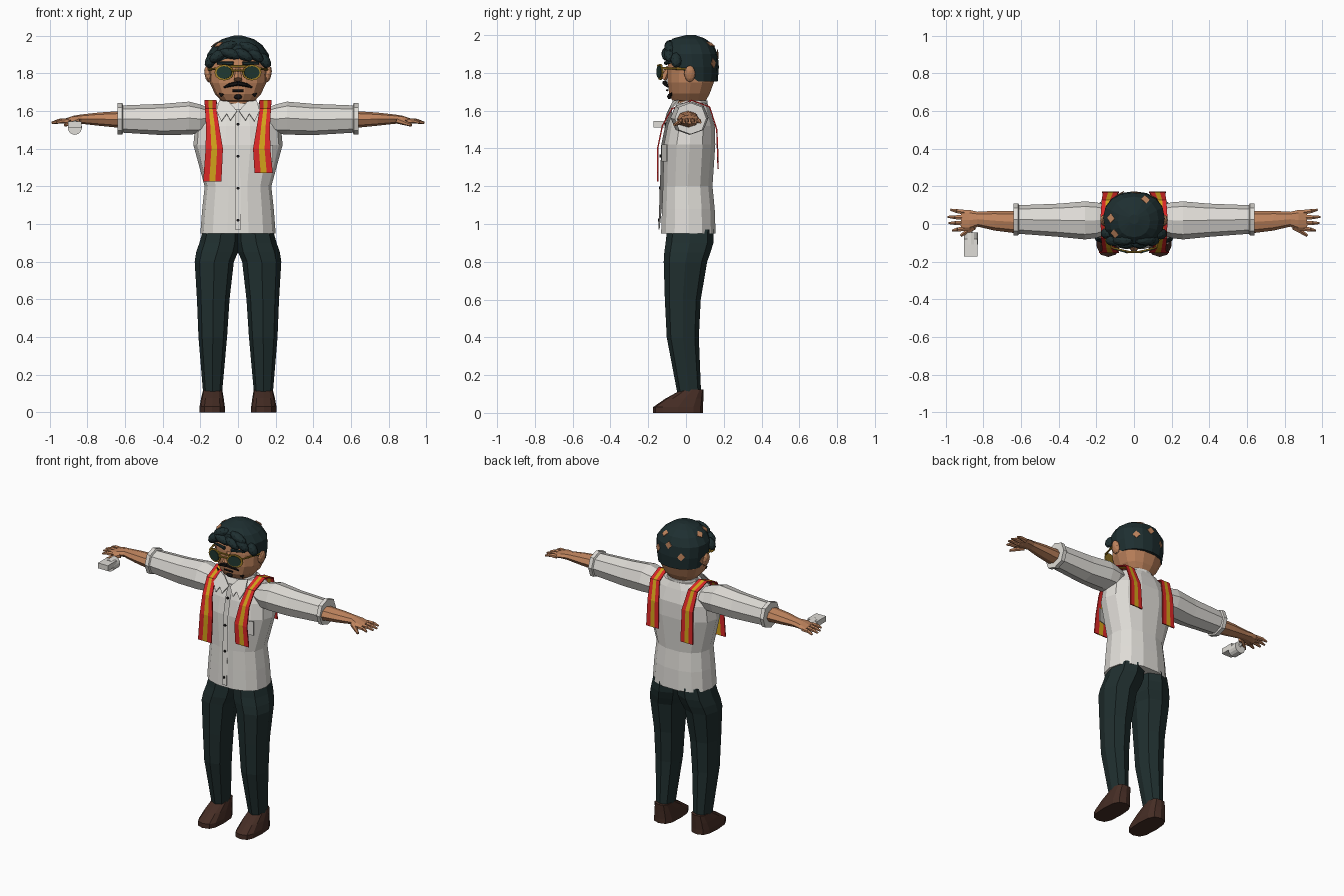
import bpy, bmesh, math
from mathutils import Vector
from mathutils.bvhtree import BVHTree

cube = bpy.data.objects.get("Cube")
if cube:
    bpy.data.objects.remove(cube, do_unlink=True)


def material(name, *rgb):
    m = bpy.data.materials.new(name)
    m.use_nodes = True
    m.diffuse_color = (*rgb, 1)
    m.node_tree.nodes["Principled BSDF"].inputs["Base Color"].default_value = (*rgb, 1)
    return m


white = material("shirt white", .74, .72, .68)
navy = material("trouser green black", .014, .028, .028)
hair_dark = material("hair dark", .013, .028, .03)
brown = material("shoe brown", .06, .026, .018)
skin = material("skin", .52, .23, .11)
red = material("stripe red", .7, .02, .02)
yellow = material("stripe yellow", .64, .36, .01)
gold = material("frame gold", .38, .22, .02)
lens_green = material("lens green", .015, .04, .03)
black = material("black", .008, .007, .007)


def finish(name, bm, *mats):
    bmesh.ops.recalc_face_normals(bm, faces=bm.faces)
    mesh = bpy.data.meshes.new(name)
    bm.to_mesh(mesh)
    bm.free()
    for m in mats:
        mesh.materials.append(m)
    obj = bpy.data.objects.new(name, mesh)
    bpy.context.collection.objects.link(obj)
    return obj


def solidify(obj, thick):
    mod = obj.modifiers.new("thickness", "SOLIDIFY")
    mod.thickness = thick
    mod.offset = 0
    return obj


def loft(name, rings, mat, n=12, axis="Z", power=1, side=1, cut=None):
    """Each ring is (position on axis, low, high, low, high) across it."""
    bm = bmesh.new()
    loops = []
    for t, a0, a1, b0, b1 in rings:
        loop = []
        for i in range(n):
            ang = math.tau * i / n
            c, s = (math.copysign(abs(f) ** power, f) for f in (math.cos(ang), math.sin(ang)))
            a = (a0 + a1 + (a1 - a0) * c) / 2
            b = (b0 + b1 + (b1 - b0) * s) / 2
            loop.append(bm.verts.new((a * side, b, t) if axis == "Z" else (t * side, a, b)))
        loops.append(loop)
    for lo, hi in zip(loops, loops[1:]):
        for i in range(n):
            j = (i + 1) % n
            bm.faces.new((lo[i], lo[j], hi[j], hi[i]))
    bm.faces.new(loops[0])
    bm.faces.new(loops[-1])
    if cut:
        bmesh.ops.bisect_plane(bm, geom=bm.verts[:] + bm.edges[:] + bm.faces[:],
                               plane_co=cut[0], plane_no=cut[1], clear_inner=True)
    return finish(name, bm, mat)


def symmetric(rings):
    return [(t, -w, w, b0, b1) for t, w, b0, b1 in rings]


def tube(name, start, end, r0, r1, mat, side=1, n=6):
    p, q = (Vector((v[0] * side, v[1], v[2])) for v in (start, end))
    bm = bmesh.new()
    bmesh.ops.create_cone(bm, cap_ends=True, segments=n, radius1=r0, radius2=r1, depth=(q - p).length)
    turn = (q - p).to_track_quat("Z", "Y").to_matrix().to_4x4()
    bmesh.ops.transform(bm, matrix=turn, verts=bm.verts)
    bmesh.ops.translate(bm, vec=(p + q) / 2, verts=bm.verts)
    return finish(name, bm, mat)


def blob(name, loc, size, mat, tilt=0):
    bm = bmesh.new()
    bmesh.ops.create_icosphere(bm, subdivisions=2, radius=1)
    bmesh.ops.scale(bm, vec=size, verts=bm.verts)
    obj = finish(name, bm, mat)
    obj.location = loc
    obj.rotation_euler.y = tilt
    return obj


def box(name, lo, hi, mat):
    bm = bmesh.new()
    bmesh.ops.create_cube(bm, size=1)
    lo, hi = Vector(lo), Vector(hi)
    bmesh.ops.scale(bm, vec=hi - lo, verts=bm.verts)
    bmesh.ops.translate(bm, vec=(lo + hi) / 2, verts=bm.verts)
    return finish(name, bm, mat)


def plate(name, points, mat, side=1, thick=.006):
    bm = bmesh.new()
    bm.faces.new([bm.verts.new((x * side, y, z)) for x, y, z in points])
    return solidify(finish(name, bm, mat), thick)


def scarf(name, side, front, back):
    """Striped band over the shoulder: inner x, outer x, y, z."""
    path = [(.088, .185, -.15, front), (.08, .172, -.15, 1.4), (.1, .17, -.125, 1.52),
            (.115, .175, -.075, 1.61), (.115, .178, .03, 1.655), (.105, .172, .125, 1.62),
            (.085, .165, .163, 1.5), (.08, .17, .17, back)]
    bm = bmesh.new()
    rows = [[bm.verts.new((side * (a + (b - a) * k / 3), y, z)) for k in range(4)] for a, b, y, z in path]
    for r, s in zip(rows, rows[1:]):
        for k in range(3):
            bm.faces.new((r[k], r[k + 1], s[k + 1], s[k])).material_index = k % 2
    solidify(finish(name, bm, red, yellow), .007)


# Shirt body, placket, buttons, pocket
loft("shirt", symmetric([(.95, .2, -.135, .16), (1.08, .19, -.13, .155), (1.2, .177, -.125, .143),
     (1.42, .237, -.12, .158), (1.52, .228, -.1, .155), (1.6, .19, -.07, .13),
     (1.64, .12, -.05, .115)]), white, n=14, power=.85)
plate("placket", [(-.016, -.143, .97), (.016, -.143, .97), (.016, -.135, 1.2), (.016, -.128, 1.42),
      (.016, -.105, 1.53), (.016, -.075, 1.61), (-.016, -.075, 1.61), (-.016, -.105, 1.53),
      (-.016, -.128, 1.42), (-.016, -.135, 1.2)], white)
for z, y in ((1.02, -.142), (1.19, -.136), (1.36, -.132), (1.53, -.106)):
    tube("button", (0, y, z), (0, y - .007, z), .008, .008, black)
plate("pocket", [(.09, -.128, 1.33), (.185, -.1, 1.33), (.185, -.1, 1.42), (.09, -.128, 1.42)], white)

# Collar
loft("collar", symmetric([(1.6, .115, -.06, .115), (1.655, .095, -.04, .115)]), white)
for side in (1, -1):
    plate("collar_flap", [(.005, -.088, 1.6), (.05, -.068, 1.65), (.1, -.04, 1.655),
          (.115, -.088, 1.6), (.088, -.108, 1.545), (.06, -.1, 1.585), (.04, -.11, 1.55)], white, side)

# Limbs
for side, word in ((1, "left"), (-1, "right")):
    loft(word + "_sleeve", [(.14, -.05, .1, 1.52, 1.61), (.2, -.075, .115, 1.48, 1.635),
         (.26, -.082, .12, 1.475, 1.65), (.4, -.068, .108, 1.472, 1.638), (.61, -.052, .1, 1.485, 1.63),
         (.615, -.06, .108, 1.475, 1.642), (.64, -.06, .108, 1.475, 1.642)],
         white, n=8, axis="X", power=.9, side=side)
    loft(word + "_forearm", [(.62, -.05, .07, 1.51, 1.6), (.74, -.035, .07, 1.522, 1.592),
         (.83, -.014, .065, 1.532, 1.582), (.875, -.035, .075, 1.535, 1.575),
         (.92, -.035, .075, 1.53, 1.56)], skin, n=8, axis="X", side=side)
    for root, tip, reach in ((-.024, -.035, .965), (.005, .005, .985), (.034, .038, .99), (.062, .076, .975)):
        knuckle = ((.91 + reach) / 2, (root + tip) / 2, 1.547)
        tube(word + "_finger", (.9, root, 1.547), knuckle, .015, .012, skin, side)
        tube(word + "_fingertip", knuckle, (reach, tip, 1.537), .012, .006, skin, side)
    tube(word + "_thumb", (.85, -.015, 1.55), (.92, -.062, 1.525), .018, .008, skin, side)
    loft(word + "_trouser_leg", [(.1, .085, .185, -.045, .08), (.4, .058, .21, -.102, .068),
         (.6, .045, .218, -.112, .078), (.8, .022, .23, -.118, .112), (.85, 0, .222, -.115, .13),
         (.9, -.01, .205, -.108, .145), (.97, -.01, .185, -.1, .147)], navy, n=8, power=.85, side=side)
    loft(word + "_shoe", [(0, .07, .204, -.175, .09), (.03, .07, .204, -.175, .09),
         (.075, .076, .196, -.11, .092), (.125, .084, .184, -.02, .094)], brown, n=12, power=.7, side=side)

scarf("left_scarf", 1, 1.27, 1.33)
scarf("right_scarf", -1, 1.225, 1.29)

# Whistle under the right hand
tube("whistle_drum", (-.867, -.045, 1.512), (-.867, -.11, 1.512), .038, .038, white, n=14)
box("whistle_mouthpiece", (-.903, -.172, 1.51), (-.831, -.08, 1.545), white)
tube("whistle_ring", (-.867, -.05, 1.525), (-.867, -.02, 1.545), .012, .01, white)

# Head
loft("head", symmetric([(1.6, .08, -.04, .1), (1.65, .085, -.045, .105), (1.655, .09, -.075, .108),
     (1.69, .122, -.092, .128), (1.75, .15, -.1, .15), (1.83, .155, -.1, .155),
     (1.91, .145, -.09, .15), (1.96, .09, -.06, .1)]), skin, n=14, power=.85)
tube("nose", (0, -.092, 1.83), (0, -.125, 1.768), .012, .024, skin)
tube("mouth", (-.03, -.1, 1.708), (.03, -.1, 1.708), .006, .006, black)
blob("goatee", (0, -.088, 1.675), (.022, .012, .014), black)
for side in (1, -1):
    blob("ear", (side * .16, .02, 1.795), (.018, .03, .045), skin, side * .2)
    tube("moustache", (0, -.113, 1.748), (.045, -.106, 1.738), .013, .01, black, side)
    tube("moustache_end", (.045, -.106, 1.738), (.075, -.096, 1.725), .01, .004, black, side)
    tube("eyebrow", (.025, -.106, 1.852), (.11, -.085, 1.855), .011, .007, hair_dark, side)
    plate("chin_stubble", [(.075, -.088, 1.69), (.1, -.078, 1.695), (.09, -.078, 1.675)], black, side)

# Glasses
for side in (1, -1):
    for part, y, size, mat in (("lens_frame", -.136, 1.16, gold), ("lens", -.141, .92, lens_green)):
        rim = [(.073 + .044 * size * math.cos(a), y + .012 * math.cos(a),
                1.805 + .037 * size * math.sin(a)) for a in (math.tau * i / 12 for i in range(12))]
        plate(part, rim, mat, side, .008)
    tube("glasses_arm", (.118, -.125, 1.825), (.162, .02, 1.82), .006, .006, gold, side)
for z in (1.815, 1.838):
    tube("glasses_bridge", (-.04, -.148, z), (.04, -.148, z), .006, .006, gold)

# Hair with a sloping hairline, fringe locks and bare patches
hair = loft("hair", symmetric([(1.755, .15, -.09, .168), (1.83, .163, -.105, .174),
            (1.9, .164, -.11, .168), (1.95, .13, -.103, .145), (1.982, .085, -.07, .1),
            (2, .025, 0, .05)]), hair_dark, n=16, power=.92, cut=((0, -.11, 1.885), (0, .6, .8)))
for x, y, z, w, tilt in ((-.145, -.05, 1.868, .042, -1), (-.105, -.088, 1.895, .055, -.6),
                         (-.04, -.1, 1.905, .06, .3), (.03, -.1, 1.898, .055, .5), (.09, -.088, 1.9, .055, .7),
                         (.142, -.052, 1.868, .045, 1), (.06, -.085, 1.935, .06, .4), (-.06, -.085, 1.94, .06, -.4)):
    blob("fringe_lock", (x, y, z), (w, .03, .028), hair_dark, tilt)
tree = BVHTree.FromPolygons([v.co for v in hair.data.vertices], [p.vertices[:] for p in hair.data.polygons])
for spot in ((.06, .13, 1.95), (-.12, .03, 1.95), (-.1, -.05, 1.95), (-.075, .16, 1.84),
             (.01, .17, 1.9), (-.16, .05, 1.8), (.1, .14, 1.85)):
    co, normal, _, _ = tree.find_nearest(Vector(spot))
    u = normal.orthogonal().normalized() * .017
    v = normal.cross(u) * 1.1
    co += normal * .001
    plate("bare_patch", [co + u + v, co - u + v, co - u - v, co + u - v], skin, 1, .004)
